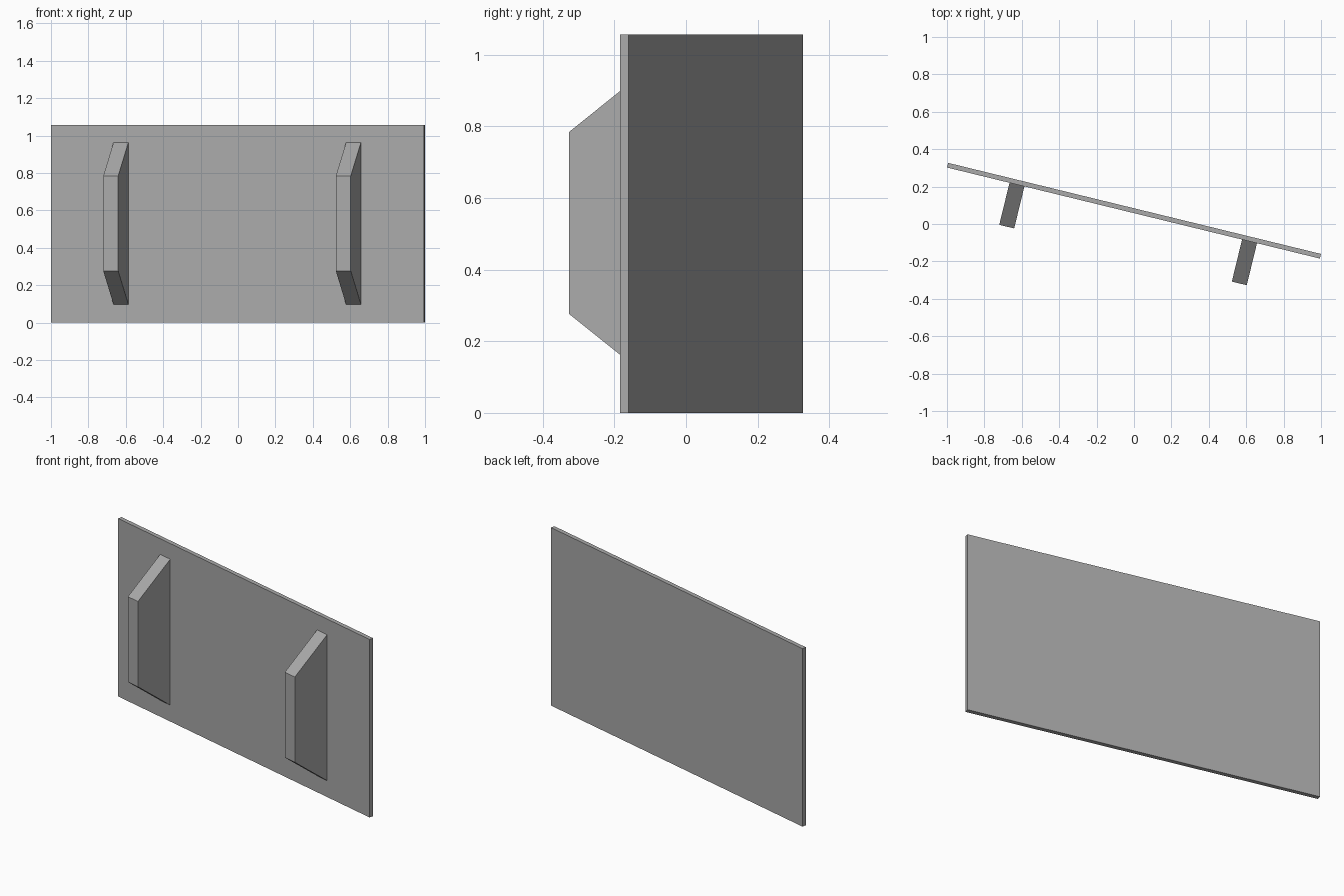
import bpy, math
from mathutils import Matrix

if "Cube" in bpy.data.objects:
    bpy.data.objects.remove(bpy.data.objects["Cube"])

grey = bpy.data.materials.new("mid grey")
grey.diffuse_color = (0.4, 0.4, 0.4, 1)
grey.use_nodes = True
grey.node_tree.nodes["Principled BSDF"].inputs["Base Color"].default_value = grey.diffuse_color

# Whole model is turned about z and shifted to be centred
PLACE = Matrix.Translation((0, 0.071, 0)) @ Matrix.Rotation(math.radians(-13.72), 4, 'Z')
LENGTH, THICK, HEIGHT = 2.052, 0.0255, 1.057


def extrude_x(name, profile, x0, x1):
    """Extrude a (y, z) profile along x as a closed solid."""
    n = len(profile)
    verts = [(x, y, z) for x in (x0, x1) for y, z in profile]
    faces = [list(range(n))[::-1], list(range(n, 2 * n))]
    faces += [(i, (i + 1) % n, n + (i + 1) % n, n + i) for i in range(n)]
    mesh = bpy.data.meshes.new(name)
    mesh.from_pydata(verts, [], faces)
    mesh.materials.append(grey)
    obj = bpy.data.objects.new(name, mesh)
    bpy.context.collection.objects.link(obj)
    obj.matrix_world = PLACE
    return obj


# Thin upright panel
t = THICK / 2
extrude_x("panel", [(-t, 0), (t, 0), (t, HEIGHT), (-t, HEIGHT)], -LENGTH / 2, LENGTH / 2)

# Two trapezoid brackets on the front face
bracket = [(-0.244, 0.277), (-t, 0.097), (-t, 0.964), (-0.244, 0.784)]
for side, cx in (("left", -0.641), ("right", 0.639)):
    extrude_x(side + "_bracket", bracket, cx - 0.041, cx + 0.041)
